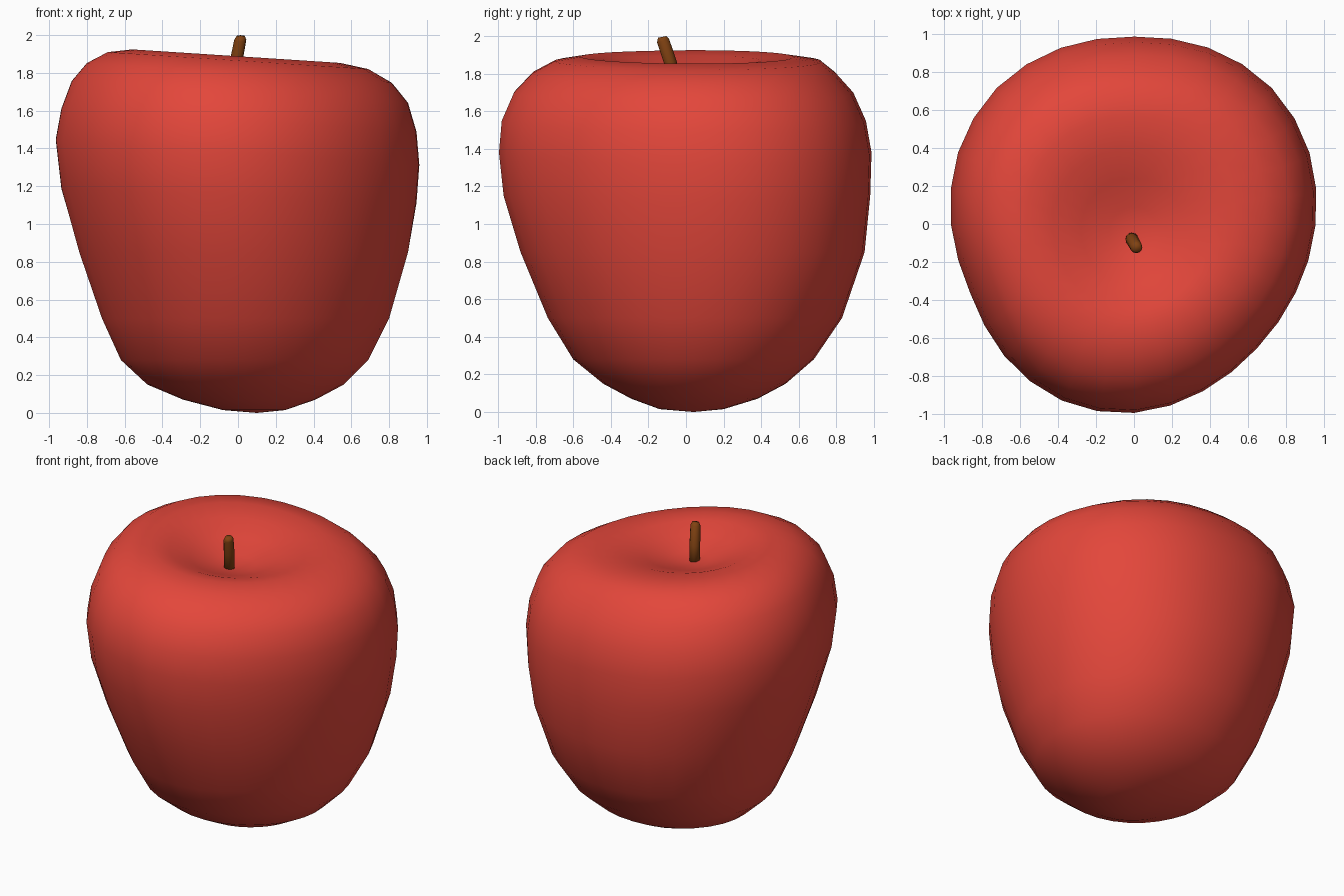
import bpy, bmesh, math
from mathutils import Vector

if "Cube" in bpy.data.objects:
    bpy.data.objects.remove(bpy.data.objects["Cube"])


def material(name, colour):
    m = bpy.data.materials.new(name)
    m.diffuse_color = (*colour, 1)
    m.use_nodes = True
    m.node_tree.nodes["Principled BSDF"].inputs["Base Color"].default_value = m.diffuse_color
    return m


def finish(name, bm, mat, smooth=True):
    bmesh.ops.recalc_face_normals(bm, faces=bm.faces)
    for f in bm.faces:
        f.smooth = smooth
    me = bpy.data.meshes.new(name)
    bm.to_mesh(me)
    bm.free()
    me.materials.append(mat)
    ob = bpy.data.objects.new(name, me)
    bpy.context.collection.objects.link(ob)
    return ob


def bridge(bm, a, b):
    n = len(a)
    for i in range(n):
        bm.faces.new((a[i], a[(i + 1) % n], b[(i + 1) % n], b[i]))


red = material("apple red", (0.77, 0.062, 0.043))
brown = material("stem brown", (0.22, 0.055, 0.006))

# Lopsided outline seen from above: radius every 22.5 degrees from +x
RADII = [.955, 1.0, 1.025, 1.015, .995, 1.013, 1.025, 1.005,
         .965, .935, .97, .998, .987, .945, .915, .922]


def outline(blend):
    pts = []
    for i in range(16):
        p, a, b, c = (RADII[(i + k) % 16] for k in (-1, 0, 1, 2))
        for t, r in ((0, a), (.5, (9 * (a + b) - p - c) / 16)):
            ang = math.tau * (i + t) / 16
            r = 1 + (r - 1) * blend
            pts.append((r * math.cos(ang), r * math.sin(ang)))
    return pts


def fit(v, lo, hi, a, b):
    return a + (v - lo) / (hi - lo) * (b - a)


# Rings from bottom to dimple: z, x min, x max, y min, y max, tilt along x, outline blend
RINGS = [
    (.015, -.08, .25, -.14, .20, 0, .3),
    (.07, -.29, .41, -.29, .38, 0, .4),
    (.15, -.48, .56, -.44, .53, 0, .5),
    (.28, -.62, .69, -.60, .68, 0, .6),
    (.50, -.72, .80, -.735, .83, 0, .7),
    (.85, -.84, .90, -.88, .95, 0, .8),
    (1.15, -.935, .945, -.97, .98, -.04, 1),
    (1.38, -.965, .96, -.995, .987, -.07, 1),
    (1.55, -.935, .945, -.98, .957, -.065, 1),
    (1.70, -.88, .90, -.915, .89, -.065, 1),
    (1.80, -.80, .815, -.82, .80, -.065, 1),
    (1.865, -.69, .69, -.70, .72, -.065, .9),
    (1.888, -.56, .54, -.56, .57, -.065, .8),
    (1.87, -.43, .42, -.45, .40, -.06, .6),
    (1.82, -.28, .27, -.32, .24, -.04, .3),
    (1.768, -.13, .13, -.17, .09, -.02, 0),
]

# Apple body
bm = bmesh.new()
rings = []
for z, x0, x1, y0, y1, tilt, blend in RINGS:
    pts = outline(blend)
    xs, ys = zip(*pts)
    ring = []
    for px, py in pts:
        x = fit(px, min(xs), max(xs), x0, x1)
        y = fit(py, min(ys), max(ys), y0, y1)
        ring.append(bm.verts.new((x, y, z + tilt * x)))
    rings.append(ring)
for a, b in zip(rings, rings[1:]):
    bridge(bm, a, b)
for ring, tip in ((rings[0], (.1, .04, 0)), (rings[-1], (0, -.04, 1.75))):
    v = bm.verts.new(tip)
    for i in range(len(ring)):
        bm.faces.new((ring[i], ring[(i + 1) % len(ring)], v))
finish("apple_body", bm, red)

# Bent stem
bm = bmesh.new()
path = [Vector(p) for p in ((-.012, -.078, 1.70), (-.01, -.083, 1.86),
                            (.012, -.122, 1.975), (.014, -.127, 1.995))]
rings = []
for p, r, lean in zip(path, (.034, .034, .032, .022), (0, .15, .3, .2)):
    rings.append([bm.verts.new((p.x + r * math.cos(a), p.y + r * math.sin(a),
                                p.z + lean * r * math.sin(a)))
                  for a in (math.tau * i / 12 for i in range(12))])
for a, b in zip(rings, rings[1:]):
    bridge(bm, a, b)
bm.faces.new(rings[0])
bm.faces.new(rings[-1])
finish("stem", bm, brown)
